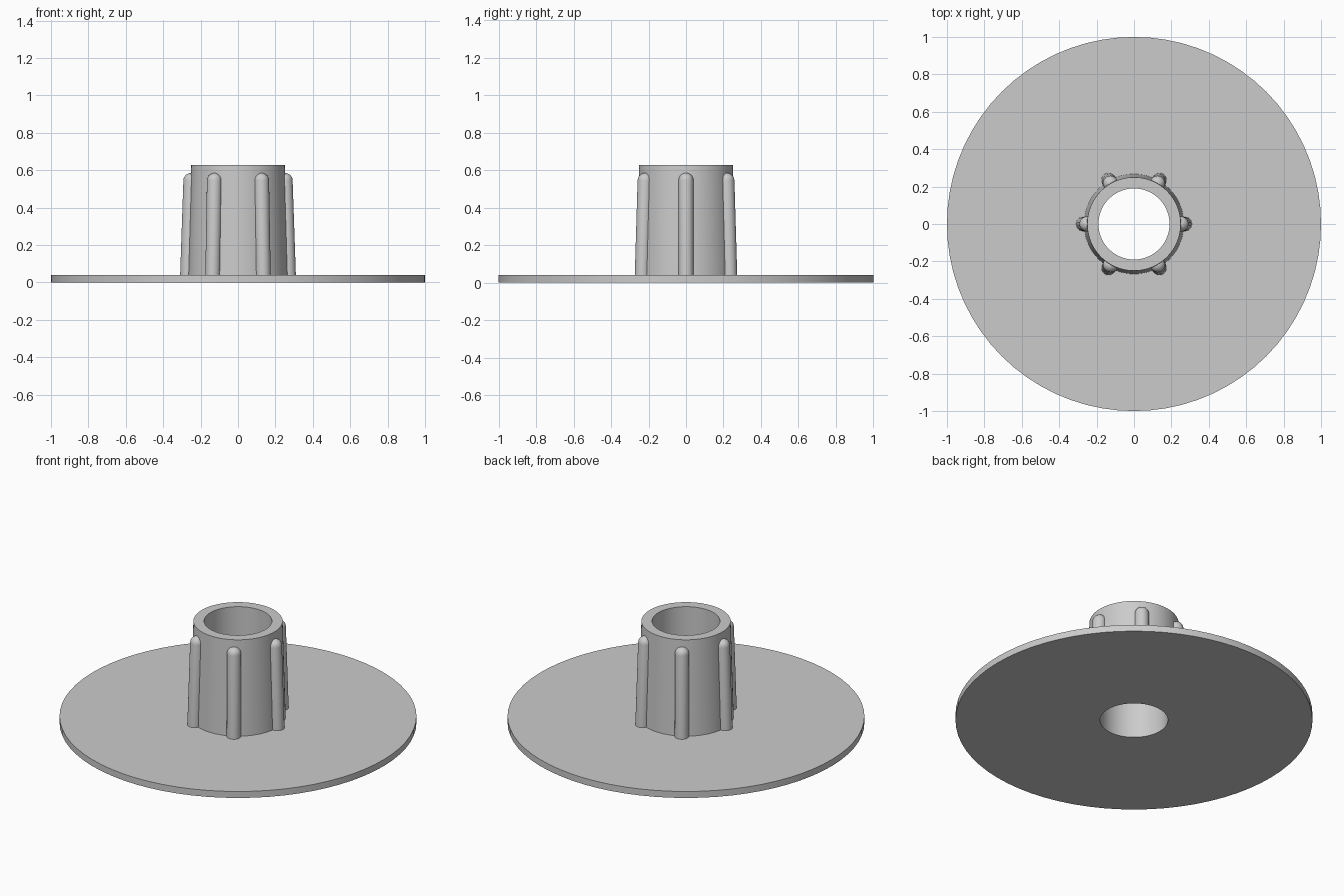
import bpy
import math
from mathutils import Matrix, Vector

cube = bpy.data.objects.get("Cube")
if cube:
    bpy.data.objects.remove(cube, do_unlink=True)

grey = bpy.data.materials.new("light_grey")
grey.use_nodes = True
colour = (0.6, 0.6, 0.6, 1)
grey.diffuse_color = colour
grey.node_tree.nodes["Principled BSDF"].inputs["Base Color"].default_value = colour


def lathe(name, profile, sides, closed):
    """Revolve (radius, height) points about z; an open profile runs from axis to axis."""
    verts, faces, rings = [], [], []
    for r, z in profile:
        start = len(verts)
        count = sides if r > 0 else 1
        for i in range(count):
            a = math.tau * i / sides
            verts.append((r * math.cos(a), r * math.sin(a), z))
        rings.append([start + i % count for i in range(sides)])
    pairs = list(zip(rings, rings[1:]))
    if closed:
        pairs.append((rings[-1], rings[0]))
    for low, high in pairs:
        for i in range(sides):
            j = (i + 1) % sides
            faces.append(list(dict.fromkeys((low[i], low[j], high[j], high[i]))))
    mesh = bpy.data.meshes.new(name)
    mesh.from_pydata(verts, [], faces)
    mesh.materials.append(grey)
    obj = bpy.data.objects.new(name, mesh)
    bpy.context.collection.objects.link(obj)
    bpy.ops.object.select_all(action="DESELECT")
    obj.select_set(True)
    bpy.context.view_layer.objects.active = obj
    bpy.ops.object.shade_smooth_by_angle(angle=math.radians(35))
    return obj


# Round base plate and tapered hub with a straight bore
bore, thickness, height = 0.19, 0.04, 0.628
lathe("flanged_hub", [(bore, 0), (1, 0), (1, thickness), (0.267, thickness),
                      (0.25, height), (bore, height)], 72, True)

# Six round-topped ribs leaning in along the hub wall
rib_radius = 0.04
foot, tip = Vector((0.27, 0, 0.02)), Vector((0.252, 0, 0.545))
length = (tip - foot).length
dome = [(rib_radius * math.cos(t * math.pi / 12),
         length + rib_radius * math.sin(t * math.pi / 12)) for t in range(6)]
rib_profile = [(0, 0), (rib_radius, 0)] + dome + [(0, length + rib_radius)]
lean = (tip - foot).to_track_quat("Z", "Y").to_matrix().to_4x4()
for n in range(6):
    rib = lathe(f"rib_{n + 1}", rib_profile, 24, False)
    rib.matrix_world = (Matrix.Rotation(n * math.tau / 6, 4, "Z")
                        @ Matrix.Translation(foot) @ lean)
